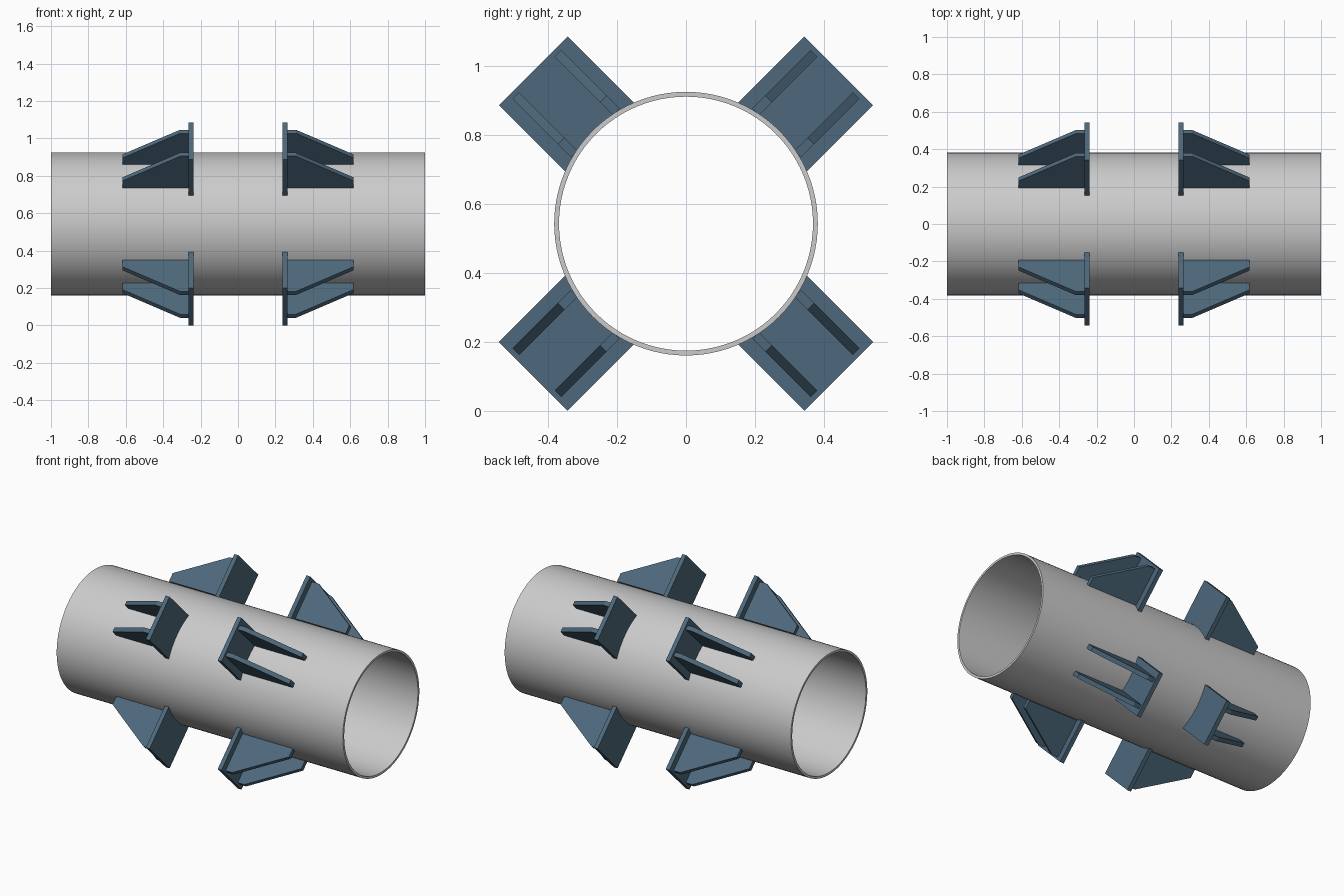
import bpy, bmesh, math
from mathutils import Vector

if "Cube" in bpy.data.objects:
    bpy.data.objects.remove(bpy.data.objects["Cube"])

R_OUT, R_IN, ZC = 0.382, 0.368, 0.543
HALF_W, U_TOP = 0.141, 0.626

blue = bpy.data.materials.new("dark_blue_steel")
blue.diffuse_color = (0.075, 0.14, 0.2, 1)
blue.use_nodes = True
blue.node_tree.nodes["Principled BSDF"].inputs["Base Color"].default_value = blue.diffuse_color


def finish(name, bm, mat=None):
    bmesh.ops.recalc_face_normals(bm, faces=bm.faces)
    me = bpy.data.meshes.new(name)
    bm.to_mesh(me)
    bm.free()
    ob = bpy.data.objects.new(name, me)
    bpy.context.collection.objects.link(ob)
    if mat:
        me.materials.append(mat)
    return ob


def extrude(name, profile, depth, place):
    """Extrude a closed 3D profile by depth, then map its points with place."""
    bm = bmesh.new()
    face = bm.faces.new([bm.verts.new(p) for p in profile])
    ext = bmesh.ops.extrude_face_region(bm, geom=[face])
    bmesh.ops.translate(bm, vec=depth,
                        verts=[g for g in ext["geom"] if isinstance(g, bmesh.types.BMVert)])
    for v in bm.verts:
        v.co = place(v.co)
    return finish(name, bm, blue)


# Pipe: rectangular wall section spun around the x axis
bm = bmesh.new()
ring = [bm.verts.new((x, 0, ZC + r)) for x, r in
        ((-1, R_OUT), (1, R_OUT), (1, R_IN), (-1, R_IN))]
edges = [bm.edges.new((ring[i], ring[(i + 1) % 4])) for i in range(4)]
bmesh.ops.spin(bm, geom=ring + edges, cent=(0, 0, ZC), axis=(1, 0, 0),
               angle=math.tau, steps=96, use_merge=True)
bmesh.ops.remove_doubles(bm, verts=bm.verts, dist=1e-5)
pipe = finish("pipe", bm)
bpy.context.view_layer.objects.active = pipe
pipe.select_set(True)
bpy.ops.object.shade_smooth_by_angle(angle=math.radians(30))

# Profiles in local (axial, radial, tangential) coordinates
r = R_OUT - 0.003
a = math.asin(HALF_W / r)
arc = [(-a + 2 * a * i / 12) for i in range(13)]
plate = [(0.238, r * math.cos(t), r * math.sin(t)) for t in arc]
plate += [(0.238, U_TOP, HALF_W), (0.238, U_TOP, -HALF_W)]
gusset = [(0.265, 0.372), (0.617, 0.372), (0.617, 0.425), (0.31, 0.611), (0.265, 0.611)]

# Lugs: a saddle plate and two gussets at four diagonals, on both sides
for side, label in ((1, "right"), (-1, "left")):
    for k in range(4):
        ang = math.radians(45 + 90 * k)
        c, s = math.cos(ang), math.sin(ang)

        def place(p):
            return Vector((side * p.x, c * p.y - s * p.z, ZC + s * p.y + c * p.z))

        extrude(f"{label}_lug_plate_{k + 1}", plate, (0.027, 0, 0), place)
        for j, v0 in enumerate((-0.1, 0.073)):
            extrude(f"{label}_gusset_{k + 1}_{j + 1}",
                    [(x, u, v0) for x, u in gusset], (0, 0, 0.027), place)
